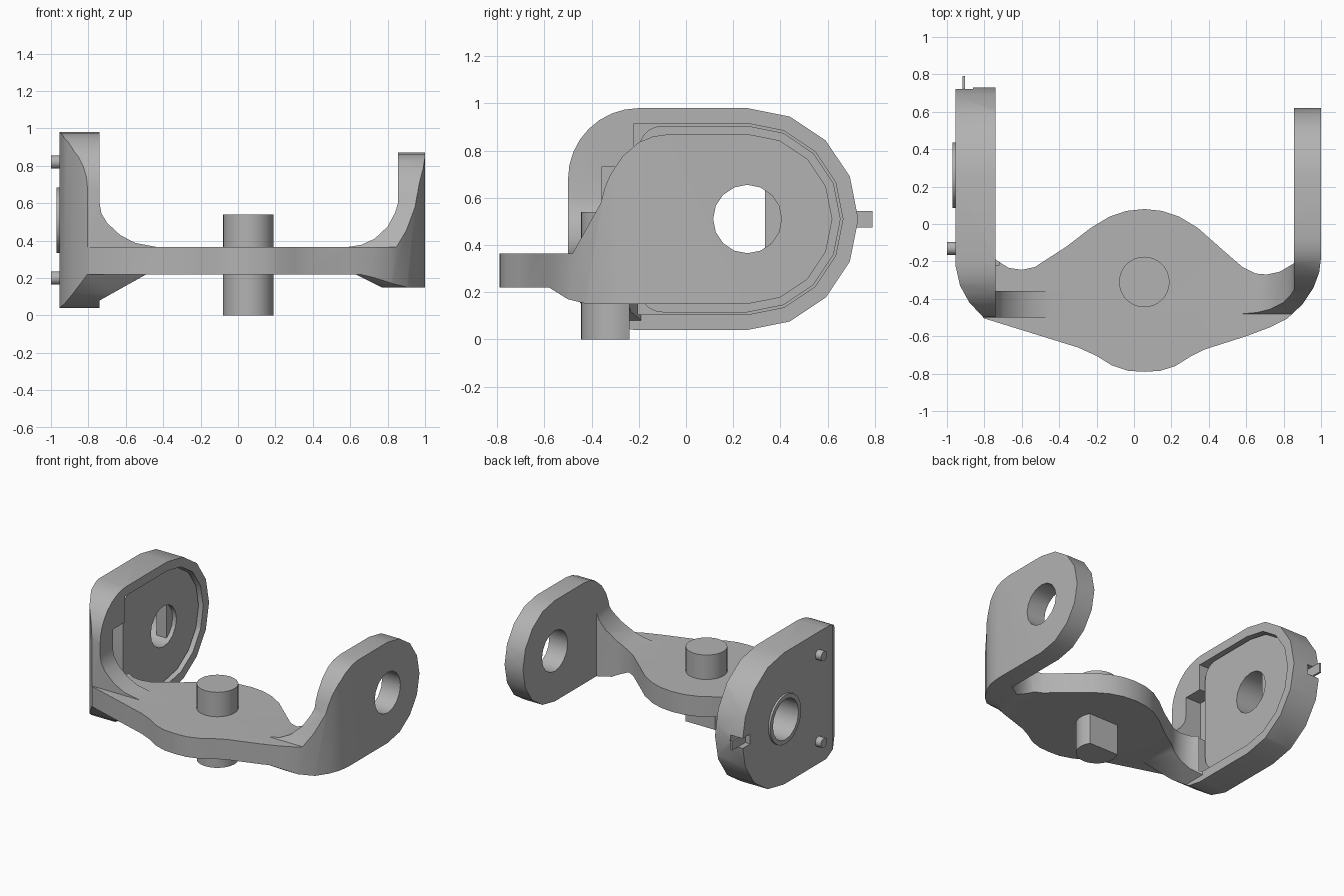
import bpy, bmesh, math

if "Cube" in bpy.data.objects:
    bpy.data.objects.remove(bpy.data.objects["Cube"])

grey = bpy.data.materials.new("plain grey")
grey.diffuse_color = (0.45, 0.45, 0.45, 1)
grey.use_nodes = True
grey.node_tree.nodes["Principled BSDF"].inputs["Base Color"].default_value = grey.diffuse_color


def prism(name, axis, pts, lo, hi):
    """Extrude a 2D profile along an axis: X takes (y,z), Y takes (x,z), Z takes (x,y)."""
    place = {"X": lambda a, b, h: (h, a, b),
             "Y": lambda a, b, h: (a, h, b),
             "Z": lambda a, b, h: (a, b, h)}[axis]
    bm = bmesh.new()
    low = [bm.verts.new(place(a, b, lo)) for a, b in pts]
    top = [bm.verts.new(place(a, b, hi)) for a, b in pts]
    bm.faces.new(low)
    bm.faces.new(top)
    n = len(pts)
    for i in range(n):
        j = (i + 1) % n
        bm.faces.new((low[i], low[j], top[j], top[i]))
    bmesh.ops.recalc_face_normals(bm, faces=bm.faces)
    me = bpy.data.meshes.new(name)
    bm.to_mesh(me)
    bm.free()
    me.materials.append(grey)
    ob = bpy.data.objects.new(name, me)
    bpy.context.collection.objects.link(ob)
    return ob


def arc(cx, cy, r, a0, a1, n):
    return [(cx + r * math.cos(math.radians(a0 + (a1 - a0) * i / n)),
             cy + r * math.sin(math.radians(a0 + (a1 - a0) * i / n))) for i in range(n + 1)]


def circle(cx, cy, r, n):
    return arc(cx, cy, r, 0, 360, n)[:-1]


def rect(a0, a1, b0, b1):
    return [(a0, b0), (a1, b0), (a1, b1), (a0, b1)]


def combine(ob, other, op):
    mod = ob.modifiers.new(op, 'BOOLEAN')
    mod.operation = op
    mod.solver = 'EXACT'
    mod.object = other
    bpy.context.view_layer.objects.active = ob
    bpy.ops.object.modifier_apply(modifier=mod.name)
    bpy.data.objects.remove(other)


CY, CZ = 0.26, 0.51      # axis of the arm holes

# Yoke body: the crossing of its front, top and side outlines
front = [(-1.1, -0.1), (-0.74, -0.1), (-0.74, 0.08), (-0.49, 0.22), (0.63, 0.22),
         (0.83, 0.12), (1.1, 0.12), (1.1, 1.1), (0.855, 1.1),
         (0.855, 0.6), (0.84, 0.55), (0.80, 0.475), (0.73, 0.41), (0.66, 0.378), (0.58, 0.365),
         (-0.43, 0.365), (-0.55, 0.388), (-0.63, 0.43), (-0.70, 0.495), (-0.73, 0.545),
         (-0.74, 0.6), (-0.74, 1.1), (-1.1, 1.1)]
top = [(-0.955, 0.9), (-0.955, -0.22), (-0.93, -0.33), (-0.88, -0.42), (-0.80, -0.505),
       (-0.30, -0.66), (-0.20, -0.705), (-0.12, -0.755), (-0.03, -0.785), (0.055, -0.79),
       (0.14, -0.785), (0.22, -0.76), (0.30, -0.71), (0.38, -0.67), (0.60, -0.60),
       (0.72, -0.555), (0.82, -0.505), (0.90, -0.43), (0.96, -0.34), (0.99, -0.26),
       (1.0, -0.18), (1.0, 0.9), (0.855, 0.9), (0.855, -0.21), (0.78, -0.255),
       (0.71, -0.27), (0.65, -0.265), (0.58, -0.23), (0.47, -0.135), (0.34, -0.02),
       (0.24, 0.04), (0.15, 0.07), (0.055, 0.08), (-0.04, 0.07), (-0.13, 0.04),
       (-0.23, -0.02), (-0.36, -0.12), (-0.53, -0.23), (-0.60, -0.245), (-0.67, -0.235),
       (-0.74, -0.19), (-0.74, 0.9)]
left_side = (arc(CY, CZ, 0.47, -90, 90, 8) + arc(-0.2, 0.68, 0.3, 90, 180, 8) +
             [(-0.5, 0.365), (-0.9, 0.365), (-0.9, 0.22), (-0.5, 0.22),
              (-0.42, 0.12), (-0.33, 0.06), (-0.22, 0.04)])
right_side = (arc(CY, CZ, 0.36, -90, 90, 8) +
              [(-0.07, 0.87), (-0.14, 0.86), (-0.2, 0.835), (-0.27, 0.775), (-0.32, 0.7),
               (-0.345, 0.64), (-0.36, 0.58), (-0.48, 0.365), (-0.9, 0.365), (-0.9, 0.22),
               (-0.58, 0.22), (-0.5, 0.17), (-0.42, 0.15)])

yoke = prism("yoke_body", "X", left_side, -1.2, 0.05)
combine(yoke, prism("cut", "X", right_side, -0.05, 1.2), 'UNION')
combine(yoke, prism("cut", "Y", front, -1, 1), 'INTERSECT')
combine(yoke, prism("cut", "Z", top, -0.2, 1.2), 'INTERSECT')

# Recess in the wide arm, the notch beside it, and the fillet trimmed to a rib
recess = arc(CY, CZ, 0.405, -90, 90, 8) + [(-0.22, 0.915), (-0.22, 0.105)]
combine(yoke, prism("cut", "X", recess, -0.9, -0.72), 'DIFFERENCE')
combine(yoke, prism("cut", "X", rect(-0.357, -0.1, 0.365, 0.73), -0.86, -0.5), 'DIFFERENCE')
combine(yoke, prism("cut", "X", rect(-0.357, 0.9, 0.365, 1.1), -0.74, -0.35), 'DIFFERENCE')

# Outer ring, arm holes and edge slot
combine(yoke, prism("ring", "X", circle(CY, CZ, 0.175, 24), -0.97, -0.92), 'UNION')
combine(yoke, prism("cut", "X", circle(CY, CZ, 0.145, 16), -1.1, 1.1), 'DIFFERENCE')
combine(yoke, prism("cut", "X", rect(0.64, 0.9, 0.475, 0.545), -1.0, -0.86), 'DIFFERENCE')

# Insert plate inside the recess
plate = prism("insert_plate", "X", arc(CY, CZ, 0.395, -90, 90, 8) +
              arc(-0.1, 0.805, 0.1, 90, 180, 5) + arc(-0.1, 0.215, 0.1, 180, 270, 5),
              -0.9, -0.77)
combine(plate, prism("cut", "X", circle(CY, CZ, 0.145, 16), -1, -0.5), 'DIFFERENCE')

# Flat key inside the insert hole
key_angle = math.degrees(math.acos(0.075 / 0.146))
prism("hole_key", "X", arc(CY, CZ, 0.146, -key_angle, key_angle, 6), -0.88, -0.8)

# Slot tab and two locating pegs
prism("slot_tab", "X", rect(0.63, 0.79, 0.475, 0.545), -0.917, -0.903)
for z in (0.2, 0.82):
    prism("locating_peg", "X", circle(-0.13, z, 0.035, 16), -1.0, -0.94)

# Centre pin: round above, D-shaped below
prism("pin_top", "Z", circle(0.055, -0.31, 0.135, 32), 0.3, 0.54)
flat = math.degrees(math.asin(0.07 / 0.135))
prism("pin_bottom", "Z", arc(0.055, -0.31, 0.135, 180 - flat, 360 + flat, 20), 0, 0.3)

# Smooth shading with sharp edges kept
for ob in bpy.context.scene.objects:
    ob.select_set(True)
    bpy.context.view_layer.objects.active = ob
bpy.ops.object.shade_smooth_by_angle(angle=math.radians(30))
